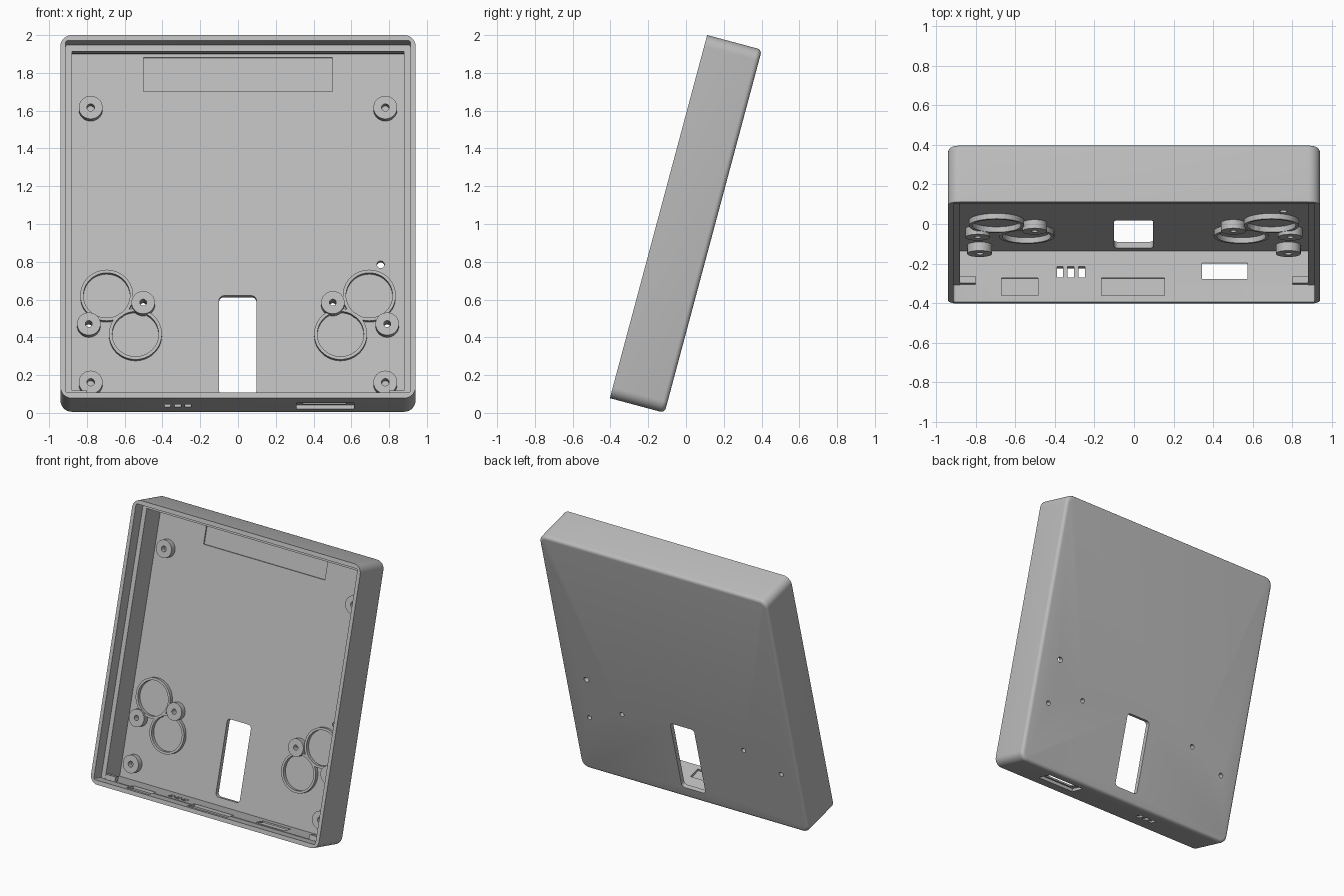
import bpy, bmesh
from math import sin, cos, pi, radians

if "Cube" in bpy.data.objects:
    bpy.data.objects.remove(bpy.data.objects["Cube"], do_unlink=True)

WIDTH, LENGTH, DEPTH = 1.88, 1.99, 0.30
FLOOR = 0.267      # depth of the tray floor below the front rim
WALL = 0.03
TILT = radians(-15)

grey = bpy.data.materials.new("light_grey_plastic")
grey.use_nodes = True
colour = (0.5, 0.5, 0.5, 1)
grey.diffuse_color = colour
grey.node_tree.nodes["Principled BSDF"].inputs["Base Color"].default_value = colour

parts = []


def finish(name, bm):
    """Turn a bmesh into a tilted, coloured object."""
    bmesh.ops.recalc_face_normals(bm, faces=bm.faces)
    mesh = bpy.data.meshes.new(name)
    bm.to_mesh(mesh)
    bm.free()
    mesh.materials.append(grey)
    obj = bpy.data.objects.new(name, mesh)
    bpy.context.collection.objects.link(obj)
    obj.location = (0, -0.403, 0.078)
    obj.rotation_euler = (TILT, 0, 0)
    return obj


def circle(x, z, r, n=40):
    return [(x + r * cos(2 * pi * i / n), z + r * sin(2 * pi * i / n)) for i in range(n)]


def rectangle(x0, x1, z0, z1, r=0, n=8):
    if not r:
        return [(x0, z0), (x1, z0), (x1, z1), (x0, z1)]
    pts = []
    corners = [(x1 - r, z1 - r), (x0 + r, z1 - r), (x0 + r, z0 + r), (x1 - r, z0 + r)]
    for k, (cx, cz) in enumerate(corners):
        for i in range(n + 1):
            a = (k + i / n) * pi / 2
            pts.append((cx + r * cos(a), cz + r * sin(a)))
    return pts


def solid(name, outline, y0, y1, back_bevel=0):
    """Extrude an outline from depth y0 to y1, optionally rounding the back edge."""
    bm = bmesh.new()
    face = bm.faces.new([bm.verts.new((x, y0, z)) for x, z in outline])
    ext = bmesh.ops.extrude_face_region(bm, geom=[face], use_keep_orig=True)
    back = [v for v in ext["geom"] if isinstance(v, bmesh.types.BMVert)]
    bmesh.ops.translate(bm, verts=back, vec=(0, y1 - y0, 0))
    if back_bevel:
        rim = [e for e in bm.edges if all(abs(v.co.y - y1) < 1e-5 for v in e.verts)]
        bmesh.ops.bevel(bm, geom=rim, offset=back_bevel, segments=5,
                        profile=0.5, affect='EDGES')
    return finish(name, bm)


def tube(name, x, z, outer, inner, height, n=48):
    """A ring standing on the tray floor."""
    bm = bmesh.new()
    top, base = FLOOR - height, FLOOR + 0.004
    loops = [[bm.verts.new((px, y, pz)) for px, pz in circle(x, z, r, n)]
             for r, y in ((outer, base), (outer, top), (inner, top), (inner, base))]
    for k in range(4):
        a, b = loops[k], loops[(k + 1) % 4]
        for i in range(n):
            j = (i + 1) % n
            bm.faces.new((a[i], a[j], b[j], b[i]))
    parts.append(finish(name, bm))


# Outer shell
body = solid("case_shell", rectangle(-WIDTH / 2, WIDTH / 2, 0, LENGTH, 0.06),
             0, DEPTH, back_bevel=0.025)
parts.append(body)


def cut(outline, y0, y1):
    cutter = solid("cutter", outline, y0, y1)
    cutter.hide_render = True
    mod = body.modifiers.new("cut", 'BOOLEAN')
    mod.operation = 'DIFFERENCE'
    mod.solver = 'EXACT'
    mod.object = cutter
    bpy.context.view_layer.objects.active = body
    bpy.ops.object.modifier_apply(modifier=mod.name)
    bpy.data.objects.remove(cutter, do_unlink=True)


# Panel recess, main cavity, and the undercut behind the top rail
cut(rectangle(-0.913, 0.913, WALL, LENGTH - WALL, 0.012, 3), -0.1, 0.09)
cut(rectangle(-0.88, 0.88, WALL + 0.003, 1.925), 0.05, FLOOR)
cut(rectangle(-0.878, 0.878, 1.85, LENGTH - WALL - 0.003), 0.13, FLOOR - 0.0005)

# Shallow label recess and the cable opening in the floor
cut(rectangle(-0.5, 0.5, 1.752, 1.938), 0.2, FLOOR + 0.01)
cut(rectangle(-0.1, 0.097, 0.088, 0.633, 0.025), 0.2, 0.4)

# Ports in the bottom wall: (x0, x1, depth0, depth1, bottom, top)
ports = [
    (-0.67, -0.485, 0.035, 0.127, 0.015, 0.06),
    (-0.165, 0.155, 0.035, 0.127, 0.015, 0.06),
    (0.345, 0.573, 0.12, 0.205, -0.1, 0.06),
    (0.31, 0.615, 0.10, 0.222, -0.1, 0.022),
]
ports += [(x, x + 0.032, 0.128, 0.185, -0.1, 0.06) for x in (-0.39, -0.335, -0.28)]
for x0, x1, d0, d1, low, high in ports:
    cut(rectangle(x0, x1, low, high), d0, d1)

# Screw bosses: blind ones in the corners, drilled ones beside the rings
for side, label in ((-1, "right"), (1, "left")):
    for z, level in ((0.147, "lower"), (1.653, "upper")):
        tube(f"{level}_{label}_corner_boss", side * 0.78, z, 0.063, 0.02, 0.045)
    tube(f"{label}_upper_ring", side * 0.695, 0.628, 0.14, 0.123, 0.028)
    tube(f"{label}_lower_ring", side * 0.543, 0.416, 0.14, 0.123, 0.028)
    for x, z, place in ((0.502, 0.584, "inner"), (0.79, 0.467, "outer")):
        tube(f"{label}_{place}_boss", side * x, z, 0.062, 0.018, 0.045)
        cut(circle(side * x, z, 0.017, 24), 0.2, 0.4)

    # Small tabs in the bottom corners that carry the front panel
    parts.append(solid(f"{label}_panel_tab",
                       rectangle(*sorted((side * 0.8, side * 0.89)), 0.02, 0.065),
                       0.091, 0.128))

# Single reset hole
cut(circle(0.755, 0.804, 0.02, 24), 0.2, 0.4)

# Smooth rounded surfaces, keep hard edges
bpy.ops.object.select_all(action='DESELECT')
for obj in parts:
    obj.select_set(True)
bpy.context.view_layer.objects.active = body
bpy.ops.object.shade_smooth_by_angle(angle=radians(30))
